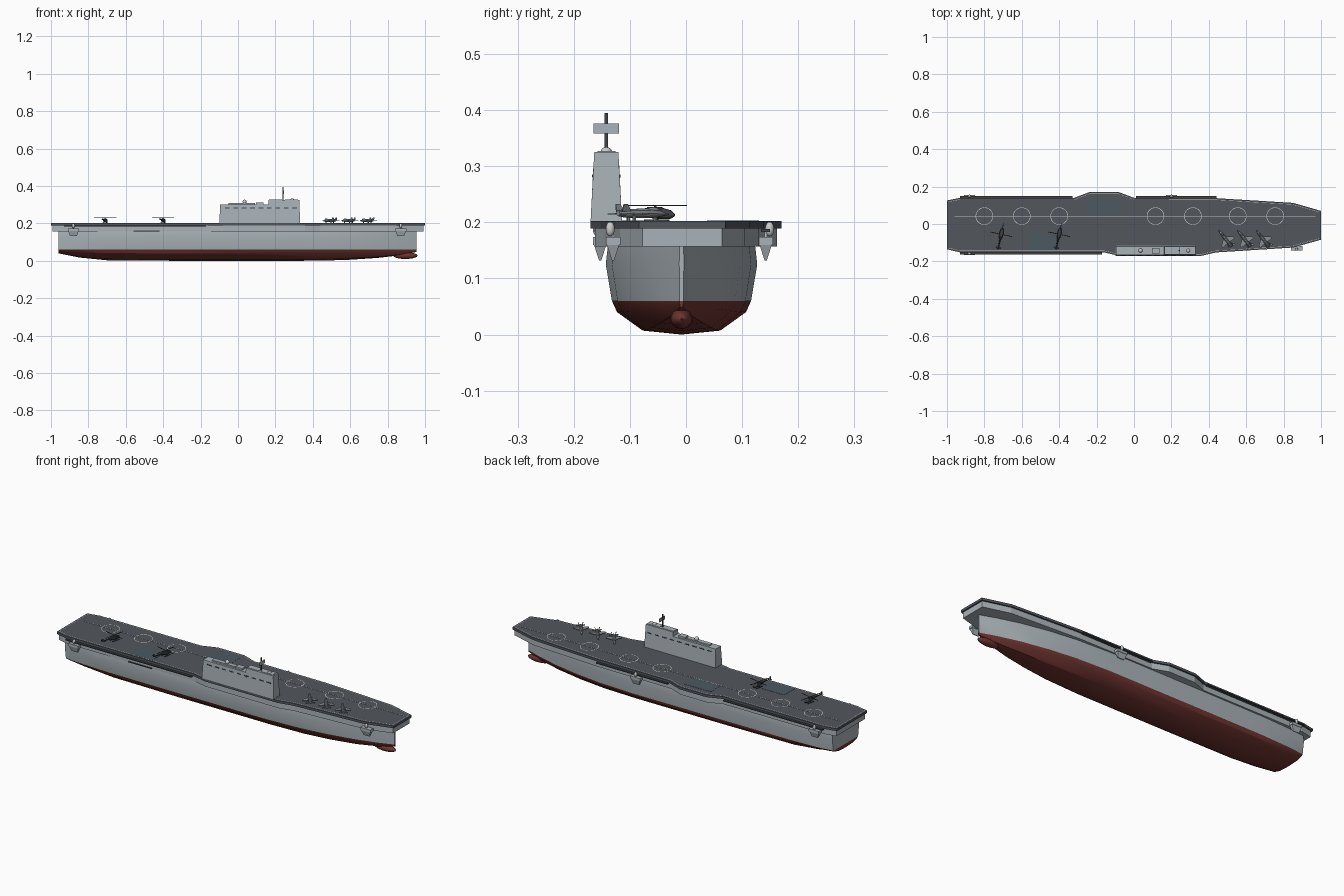
import bpy, bmesh
from math import sin, cos, pi, radians
from mathutils import Matrix, Vector

if "Cube" in bpy.data.objects:
    bpy.data.objects.remove(bpy.data.objects["Cube"])


def mat(name, r, g, b):
    m = bpy.data.materials.new(name)
    m.diffuse_color = (r, g, b, 1)
    m.use_nodes = True
    m.node_tree.nodes["Principled BSDF"].inputs["Base Color"].default_value = m.diffuse_color
    return m


GREY = mat("hull_grey", .40, .45, .48)
DECK = mat("deck_grey", .085, .095, .11)
RED = mat("antifouling_red", .16, .035, .03)
LIFT = mat("lift_grey", .07, .10, .12)
WHITE = mat("marking_white", .6, .62, .62)
DARK = mat("dark_grey", .05, .055, .06)
JET = mat("jet_grey", .25, .28, .30)


def finish(name, bm, mats, smooth=None):
    bmesh.ops.recalc_face_normals(bm, faces=bm.faces)
    me = bpy.data.meshes.new(name)
    bm.to_mesh(me)
    bm.free()
    for m in mats:
        me.materials.append(m)
    ob = bpy.data.objects.new(name, me)
    bpy.context.collection.objects.link(ob)
    if smooth:
        bpy.ops.object.select_all(action='DESELECT')
        ob.select_set(True)
        bpy.context.view_layer.objects.active = ob
        bpy.ops.object.shade_smooth_by_angle(angle=radians(smooth))
    return ob


def loft(bm, rings):
    """Skin closed rings of equal length and cap both ends."""
    vs = [[bm.verts.new(p) for p in r] for r in rings]
    n = len(vs[0])
    for a, b in zip(vs, vs[1:]):
        for i in range(n):
            bm.faces.new((a[i], a[(i + 1) % n], b[(i + 1) % n], b[i]))
    bm.faces.new(vs[0])
    bm.faces.new(vs[-1])


def prism(bm, pts, z0, z1):
    loft(bm, [[(x, y, z) for x, y in pts] for z in (z0, z1)])


def rect(cx, cy, sx, sy):
    return [(cx + a * sx / 2, cy + b * sy / 2) for a, b in ((-1, -1), (1, -1), (1, 1), (-1, 1))]


def frustum(bm, cx, cy, z0, s0, z1, s1):
    loft(bm, [[(x, y, z) for x, y in rect(cx, cy, *s)] for z, s in ((z0, s0), (z1, s1))])


def box(bm, x0, x1, y0, y1, z0, z1):
    prism(bm, rect((x0 + x1) / 2, (y0 + y1) / 2, x1 - x0, y1 - y0), z0, z1)


def body(bm, stations, n=10):
    """Round fuselage along x from (x, radius, centre z)."""
    loft(bm, [[(x, r * cos(2 * pi * i / n), z + r * sin(2 * pi * i / n)) for i in range(n)]
              for x, r, z in stations])


def ball(bm, x, y, z, rx, ry, rz):
    bmesh.ops.create_uvsphere(bm, u_segments=16, v_segments=10, radius=1,
                              matrix=Matrix.Translation((x, y, z)) @ Matrix.Diagonal((rx, ry, rz, 1)))


def inset(poly, d):
    """Shrink a counter-clockwise outline by d."""
    out = []
    for i, p in enumerate(poly):
        p, a, b = Vector(p), Vector(poly[i - 1]), Vector(poly[(i + 1) % len(poly)])
        e, f = (p - a).normalized(), (b - p).normalized()
        n1, n2 = Vector((-e.y, e.x)), Vector((-f.y, f.x))
        out.append(tuple(p + (n1 + n2) * d / (1 + n1.dot(n2))))
    return out


def band(bm, outer, inner, z):
    o = [bm.verts.new((*p, z)) for p in outer]
    q = [bm.verts.new((*p, z)) for p in inner]
    for i in range(len(o)):
        j = (i + 1) % len(o)
        bm.faces.new((o[i], o[j], q[j], q[i]))


# hull: half section swept along x, red below the waterline
CY, WL = -.008, .06
HALF = [(.069, .007), (.115, .04), (.124, WL), (.135, .125), (.131, .16)]
STATIONS = [(-.96, .86, .040), (-.85, .94, .018), (-.7, .99, .003), (-.3, 1, 0), (.25, 1, 0),
            (.45, .92, .001), (.6, .77, .006), (.75, .54, .016), (.87, .27, .030), (.955, .03, .048)]
bm = bmesh.new()
rings = []
for x, w, zk in STATIONS:
    half = [(y * w, zk + z * (WL - zk) / WL if z < WL else z) for y, z in HALF]
    rings.append([(x, CY, zk)] + [(x, CY + y, z) for y, z in half]
                 + [(x, CY - y, z) for y, z in reversed(half)])
loft(bm, rings)
bmesh.ops.bisect_plane(bm, geom=bm.verts[:] + bm.edges[:] + bm.faces[:],
                       plane_co=(0, 0, WL), plane_no=(0, 0, 1))
for f in bm.faces:
    f.material_index = int(f.calc_center_median().z < WL)
finish("hull", bm, [GREY, RED], 30)

# bulbous bow
bm = bmesh.new()
ball(bm, .895, CY, .028, .065, .02, .018)
finish("bow_bulb", bm, [RED], 40)

# flight deck outline with island and lift bulges
OUT = [(-1, -.135), (-.93, -.152), (-.16, -.152), (-.08, -.17), (.36, -.17), (.44, -.152),
       (.85, -.126), (1, -.084), (1, .07), (.85, .113), (.44, .138), (0, .14), (-.08, .17),
       (-.24, .17), (-.32, .14), (-.93, .14), (-1, .126)]
TOP = .202
bm = bmesh.new()
prism(bm, OUT, .189, TOP)
finish("flight_deck", bm, [DECK])
bm = bmesh.new()
prism(bm, inset(OUT, .008), .157, .189)
finish("gallery_band", bm, [GREY])

# edge catwalks
bm = bmesh.new()
for x0, x1, y in ((-.93, -.33, .143), (.01, .44, .142), (-.93, -.17, -.155)):
    box(bm, x0, x1, y - .008, y + .008, .183, .188)
finish("catwalks", bm, [DARK])

# deck lifts and hangar slot
bm = bmesh.new()
box(bm, -.24, -.08, .037, .13, TOP, TOP + .001)
box(bm, -.56, -.42, -.142, -.047, TOP, TOP + .001)
finish("deck_lifts", bm, [LIFT])
bm = bmesh.new()
box(bm, -.56, -.42, -.148, -.13, .157, .162)
finish("hangar_slot", bm, [DARK])

# deck markings
bm = bmesh.new()
LY, MZ = .042, TOP + .0015
box(bm, -.96, .97, LY - .0015, LY + .0015, TOP, MZ)
for cx in (-.8, -.6, -.4, .115, .315, .555, .755):
    o, i = [[(cx + r * cos(2 * pi * k / 32), LY + r * sin(2 * pi * k / 32)) for k in range(32)]
            for r in (.047, .044)]
    band(bm, o, i, MZ)
band(bm, inset(OUT, .008), inset(OUT, .0095), MZ)
finish("deck_markings", bm, [WHITE])

# island superstructure
IY = -.142
bm = bmesh.new()
frustum(bm, .035, IY, TOP, (.27, .056), .302, (.26, .046))
frustum(bm, .245, IY, TOP, (.175, .056), .325, (.165, .043))
box(bm, -.05, .09, IY - .012, IY + .012, .30, .309)
box(bm, .095, .135, IY - .015, IY + .015, .30, .312)
box(bm, .165, .235, IY - .016, IY + .016, .325, .327)
box(bm, .25, .32, IY - .016, IY + .016, .325, .327)
finish("island", bm, [GREY])
bm = bmesh.new()
for s in (-1, 1):
    for k in range(9):
        x = -.07 + k * .045
        box(bm, x, x + .025, IY + s * .0245 - .0012, IY + s * .0245 + .0012, .28, .285)
finish("island_windows", bm, [DARK])
bm = bmesh.new()
ball(bm, .035, IY, .316, .011, .011, .011)
ball(bm, .29, IY, .326, .01, .01, .008)
finish("radomes", bm, [WHITE], 40)

# mast and radar
bm = bmesh.new()
box(bm, .237, .243, IY - .003, IY + .003, .32, .395)
finish("mast", bm, [DARK])
bm = bmesh.new()
box(bm, .242, .247, IY - .023, IY + .023, .358, .376)
finish("radar_panel", bm, [GREY])

# gun sponsons with domed mounts
for k, (x, y) in enumerate(((-.88, -.153), (.87, -.13), (.2, .142), (-.88, .142))):
    bm = bmesh.new()
    frustum(bm, x, y, .132, (.036, .004), .16, (.056, .022))
    box(bm, x - .03, x + .03, y - .013, y + .013, .16, .174)
    finish(f"gun_sponson_{k}", bm, [GREY])
    bm = bmesh.new()
    ball(bm, x, y + (.007 if y > 0 else -.005), .188, .008, .008, .013)
    box(bm, x - .002, x + .002, y - .002, y + .002, .174, .186)
    finish(f"gun_dome_{k}", bm, [WHITE], 40)


def park(ob, x, y, deg):
    ob.location = (x, y, TOP)
    ob.rotation_euler = (0, 0, radians(deg))


# parked jets, nose along local +x
for k, x in enumerate((.49, .59, .69)):
    bm = bmesh.new()
    body(bm, [(.062, .001, .012), (.04, .006, .013), (.01, .009, .014),
              (-.035, .008, .014), (-.052, .005, .014)])
    ball(bm, .028, 0, .020, .013, .004, .005)
    for s in (-1, 1):
        prism(bm, [(.015, 0), (-.015, s * .04), (-.028, s * .04), (-.025, 0)], .012, .0145)
        prism(bm, [(-.033, 0), (-.05, s * .023), (-.058, s * .023), (-.05, 0)], .012, .014)
        loft(bm, [[(a, s * .008 + d, .016), (b, s * .008 + d, .016),
                   (b - .012, s * .012 + d, .031), (b - .02, s * .012 + d, .031)]
                  for d in (-.001, .001) for a, b in ((-.05, -.028),)])
        box(bm, -.025, -.02, s * .009 - .002, s * .009 + .002, 0, .01)
    box(bm, .03, .034, -.002, .002, 0, .01)
    park(finish(f"jet_{k}", bm, [JET], 35), x, -.08, 128)

# parked helicopters
for k, x in enumerate((-.71, -.4)):
    bm = bmesh.new()
    body(bm, [(.036, .002, .011), (.028, .008, .012), (.01, .011, .014), (-.015, .009, .015),
              (-.03, .004, .017), (-.082, .002, .019)])
    box(bm, -.014, .012, -.005, .005, .02, .025)
    box(bm, -.002, .002, -.002, .002, .024, .029)
    box(bm, -.084, -.074, -.001, .001, .017, .031)
    box(bm, -.078, -.07, -.014, .014, .018, .0195)
    for s in (-1, 1):
        box(bm, -.018, .024, s * .01 - .0015, s * .01 + .0015, 0, .003)
        box(bm, .001, .004, s * .009 - .001, s * .009 + .001, .002, .01)
    box(bm, -.058, .058, -.002, .002, .027, .0285)
    box(bm, -.002, .002, -.06, .06, .027, .0285)
    park(finish(f"helicopter_{k}", bm, [DARK], 35), x, -.055, 78)
